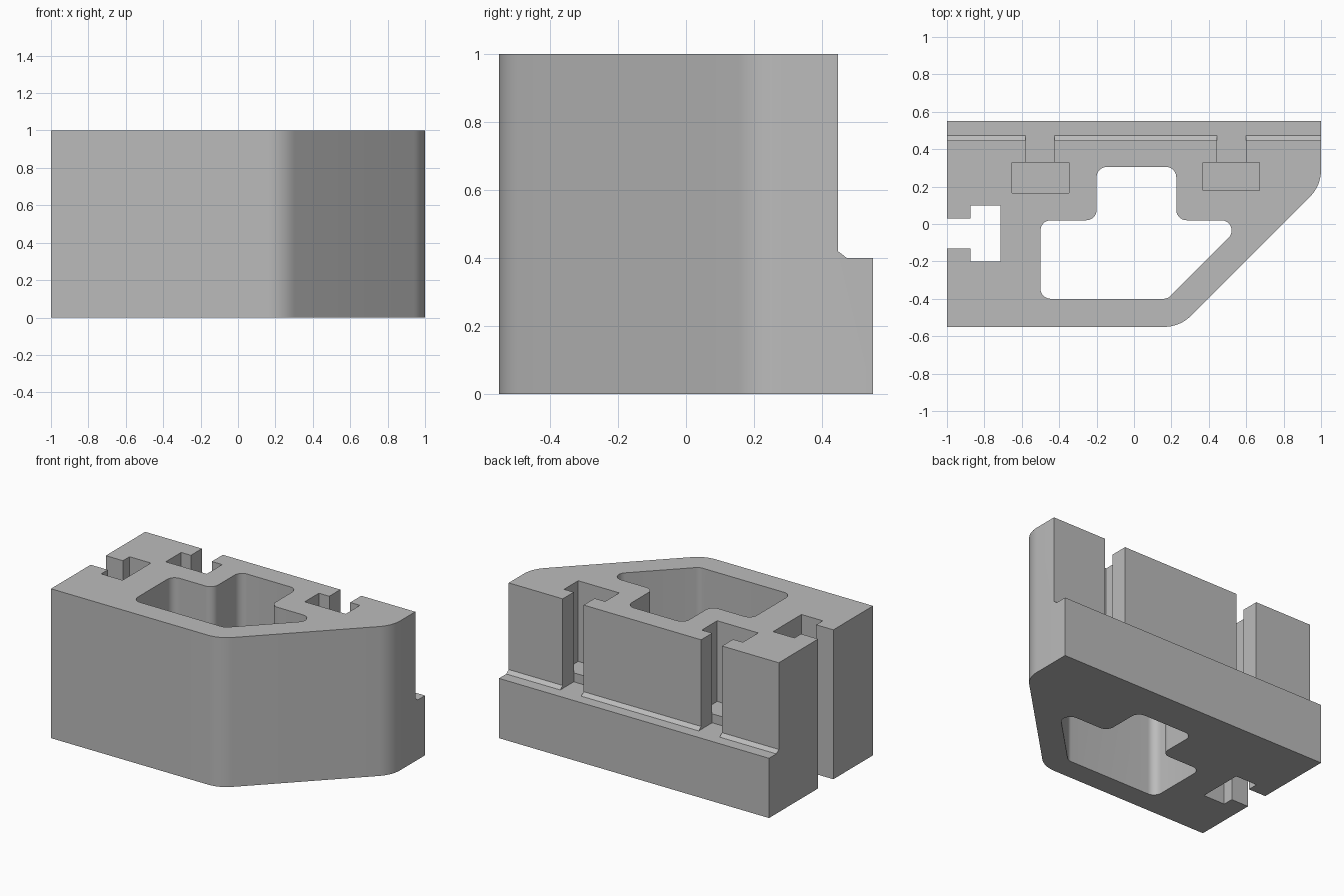
import bpy, bmesh, math
from mathutils import Matrix, Vector

cube = bpy.data.objects.get("Cube")
if cube:
    bpy.data.objects.remove(cube, do_unlink=True)

metal = bpy.data.materials.new("grey metal")
metal.use_nodes = True
GREY = (0.5, 0.5, 0.5, 1)
metal.diffuse_color = GREY
metal.node_tree.nodes["Principled BSDF"].inputs["Base Color"].default_value = GREY


def rounded(corners, steps=8):
    """Fillet each (x, y, radius) corner of a closed outline."""
    out = []
    for i, (x, y, r) in enumerate(corners):
        p = Vector((x, y))
        if r == 0:
            out.append(p)
            continue
        a = (Vector(corners[i - 1][:2]) - p).normalized()
        b = (Vector(corners[(i + 1) % len(corners)][:2]) - p).normalized()
        half = a.angle(b) / 2
        centre = p + (a + b).normalized() * (r / math.sin(half))
        start = p + a * (r / math.tan(half)) - centre
        end = p + b * (r / math.tan(half)) - centre
        sweep = start.angle_signed(end)
        for k in range(steps + 1):
            out.append(centre + Matrix.Rotation(-sweep * k / steps, 2) @ start)
    return out


def prism(name, outline, low, high, along_x=False):
    """Extrude an outline along z, or a (y, z) outline along x."""
    bm = bmesh.new()
    place = (lambda p: (low, p[0], p[1])) if along_x else (lambda p: (p[0], p[1], low))
    face = bm.faces.new([bm.verts.new(place(p)) for p in outline])
    new = bmesh.ops.extrude_face_region(bm, geom=[face])["geom"]
    shift = (high - low, 0, 0) if along_x else (0, 0, high - low)
    bmesh.ops.translate(bm, vec=shift, verts=[v for v in new if isinstance(v, bmesh.types.BMVert)])
    bmesh.ops.recalc_face_normals(bm, faces=bm.faces)
    mesh = bpy.data.meshes.new(name)
    bm.to_mesh(mesh)
    bm.free()
    mesh.materials.append(metal)
    obj = bpy.data.objects.new(name, mesh)
    bpy.context.collection.objects.link(obj)
    return obj


def rect(x0, x1, y0, y1):
    return [(x0, y0), (x1, y0), (x1, y1), (x0, y1)]


# Block with one rounded slanted corner
body = prism("bracket_body", rounded([
    (-1, -.55, 0), (.245, -.55, .2), (1, .205, .2), (1, .55, 0), (-1, .55, 0)]), 0, 1)
bpy.context.view_layer.objects.active = body
body.select_set(True)


def cut(cutter):
    cutter.hide_render = True
    mod = body.modifiers.new("cut", "BOOLEAN")
    mod.operation = "DIFFERENCE"
    mod.solver = "EXACT"
    mod.object = cutter
    bpy.ops.object.modifier_apply(modifier=mod.name)
    bpy.data.objects.remove(cutter, do_unlink=True)


# Central opening
r = .055
cut(prism("opening", rounded([
    (-.5, -.4, r), (.18, -.4, r), (.6, .02, r), (.226, .02, r),
    (.226, .305, r), (-.2, .305, r), (-.2, .02, r), (-.5, .02, r)]), -.1, 1.1))

# Rear ledge with a small chamfer at its root
cut(prism("ledge", [(.447, .42), (.473, .4), (.7, .4), (.7, 1.1), (.447, 1.1)], -1.1, 1.1, True))

# Rear T slots: raised pocket floor behind a narrow neck
for x, front, neck in ((-.5, .167, (-.58, -.425)), (.52, .18, (.445, .6))):
    cut(prism("pocket", rect(x - .152, x + .152, front, .33), .46, 1.1))
    cut(prism("neck", rect(*neck, .33, .7), .4, 1.1))

# Through T slot on the side
cut(prism("side_slot", [
    (-1.1, -.13), (-.873, -.13), (-.873, -.2), (-.715, -.2),
    (-.715, .1), (-.873, .1), (-.873, .03), (-1.1, .03)], -.1, 1.1))

bpy.ops.object.shade_smooth_by_angle(angle=math.radians(25))
